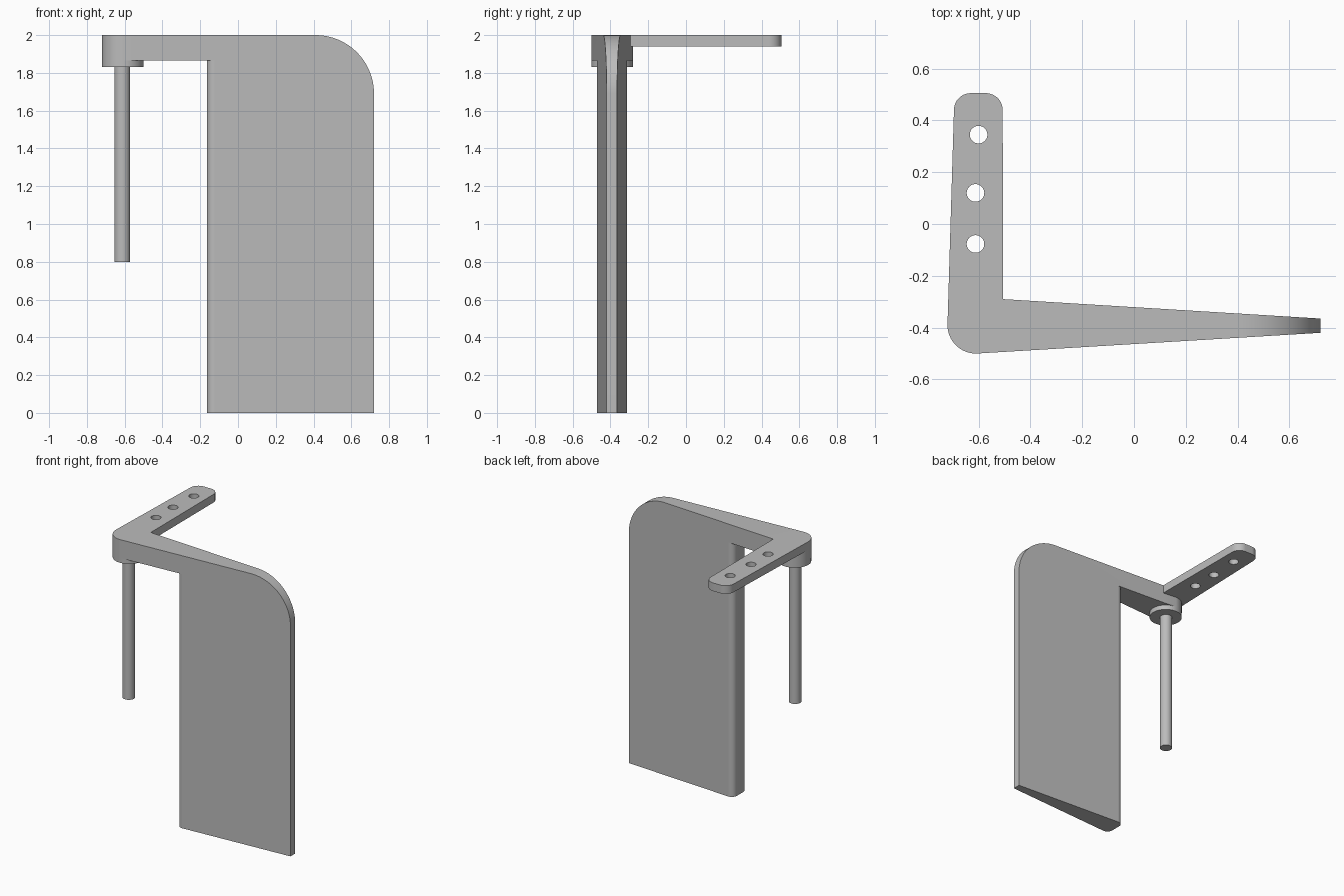
import bpy, bmesh
from math import cos, sin, radians

cube = bpy.data.objects.get("Cube")
if cube:
    bpy.data.objects.remove(cube, do_unlink=True)

GREY = (0.5, 0.5, 0.5, 1)
mat = bpy.data.materials.new("plain grey")
mat.use_nodes = True
mat.diffuse_color = GREY
mat.node_tree.nodes["Principled BSDF"].inputs["Base Color"].default_value = GREY


def arc(cx, cy, r, start, end, steps=16):
    """Points along a circular arc, angles in degrees."""
    angles = [radians(start + (end - start) * i / steps) for i in range(steps + 1)]
    return [(cx + r * cos(a), cy + r * sin(a)) for a in angles]


def prism(name, outline, low, high, along_y=False):
    """Extrude a flat outline along z, or an x-z outline along y."""
    place = (lambda u, v, d: (u, d, v)) if along_y else (lambda u, v, d: (u, v, d))
    bm = bmesh.new()
    bottom = bm.faces.new([bm.verts.new(place(u, v, low)) for u, v in outline])
    grown = bmesh.ops.extrude_face_region(bm, geom=[bottom])
    shift = place(0, 0, high - low)
    bmesh.ops.translate(bm, vec=shift,
                        verts=[g for g in grown["geom"] if isinstance(g, bmesh.types.BMVert)])
    bmesh.ops.recalc_face_normals(bm, faces=bm.faces)
    mesh = bpy.data.meshes.new(name)
    bm.to_mesh(mesh)
    bm.free()
    mesh.materials.append(mat)
    obj = bpy.data.objects.new(name, mesh)
    bpy.context.collection.objects.link(obj)
    return obj


def activate(obj):
    bpy.ops.object.select_all(action="DESELECT")
    obj.select_set(True)
    bpy.context.view_layer.objects.active = obj


def cut(target, cutter):
    """Subtract the cutter and remove it."""
    cutter.hide_render = True
    mod = target.modifiers.new("cut", "BOOLEAN")
    mod.operation = "DIFFERENCE"
    mod.solver = "EXACT"
    mod.object = cutter
    activate(target)
    bpy.ops.object.modifier_apply(modifier=mod.name)
    bpy.data.objects.remove(cutter, do_unlink=True)


PIVOT = (-0.61, -0.39)
HUB_R = 0.11
ARM_Z = 1.865

# Blade, top arm and mounting bar start as one L-shaped block
plan = [(0.72, -0.42), (0.72, -0.365), (-0.505, -0.29)]
plan += arc(-0.572, 0.44, 0.065, 0, 90)
plan += arc(-0.63, 0.44, 0.065, 90, 180)
plan += arc(*PIVOT, HUB_R, 180, 273, 24)
body = prism("blade_and_arm", plan, 0, 2)

# Space ahead of the blade, leaving a rounded leading edge
ahead = [(-1, -1), (-0.125, -1)]
ahead += arc(-0.125, -0.43, 0.04, 270, 180, 10)
ahead += arc(-0.125, -0.354, 0.04, 180, 90, 10)
ahead += [(-0.125, 1), (-1, 1)]
cut(body, prism("ahead_cutter", ahead, -1, ARM_Z))

# Space under the thin mounting bar
under = [(-1, PIVOT[1])] + arc(*PIVOT, HUB_R, 180, 90)
under += [(-0.505, -0.29), (-0.45, -0.25), (-0.45, 1), (-1, 1)]
cut(body, prism("bar_cutter", under, -1, 1.94))

# Rounded top rear corner of the blade
corner = arc(0.41, 1.69, 0.31, 0, 90, 32) + [(0.41, 2.2), (0.9, 2.2), (0.9, 1.69)]
cut(body, prism("corner_cutter", corner, -1, 1, along_y=True))

# Three bolt holes in the bar
for x, y in ((-0.6, 0.345), (-0.612, 0.12), (-0.612, -0.077)):
    cut(body, prism("hole_cutter", arc(x, y, 0.034, 0, 348.75, 31), 1.8, 2.2))

# Hub collar and hinge pin below the arm
collar = prism("hub_collar", arc(*PIVOT, HUB_R, 0, 352.5, 47), 1.83, ARM_Z)
pin = prism("hinge_pin", arc(-0.613, PIVOT[1], 0.042, 0, 348.75, 31), 0.8, 1.83)

for part in (body, collar, pin):
    activate(part)
    bpy.ops.object.shade_smooth_by_angle(angle=radians(30))
